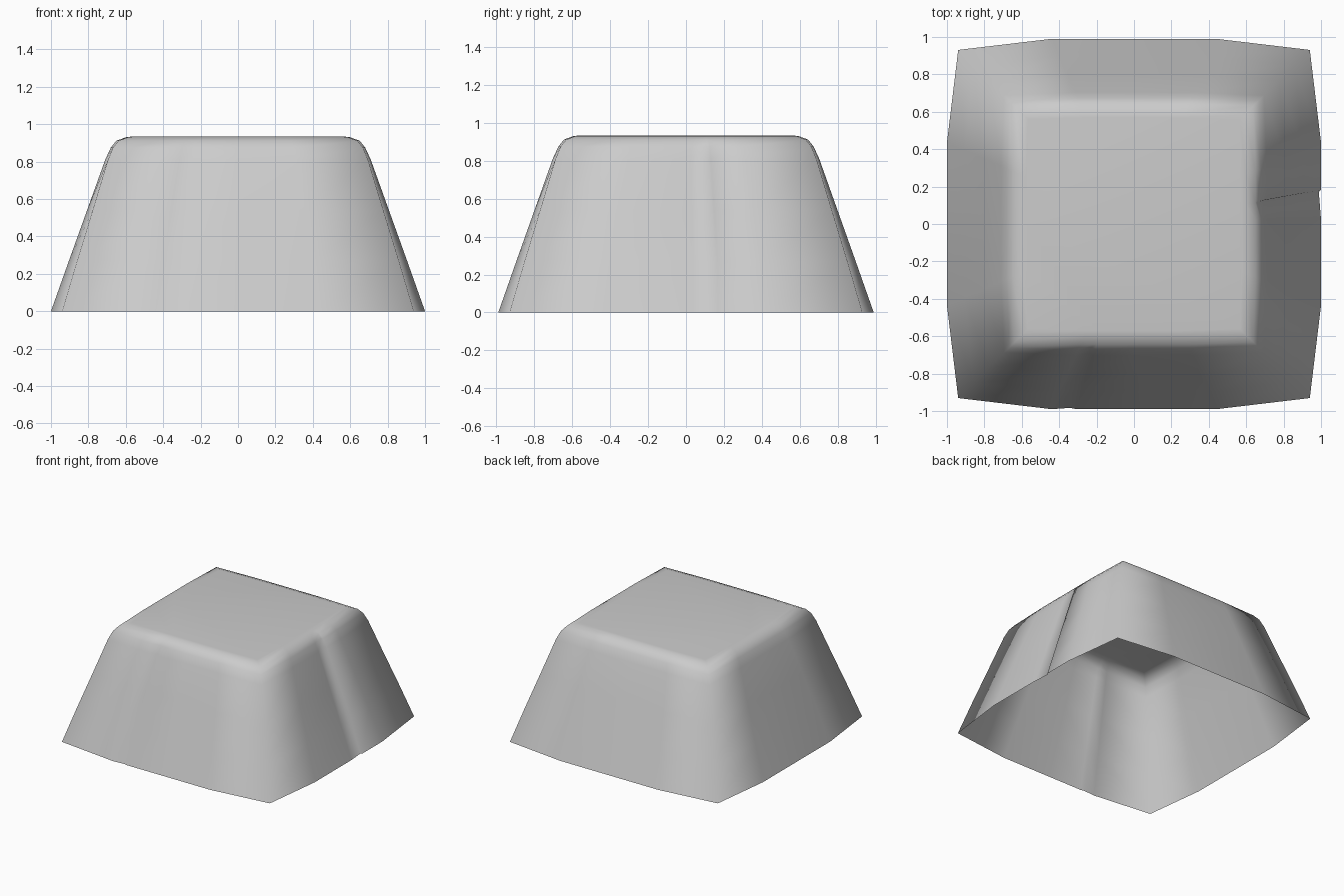
import bpy, bmesh
from mathutils import Vector

if "Cube" in bpy.data.objects:
    bpy.data.objects.remove(bpy.data.objects["Cube"])

# Wall profile: height, half width mid-side, half width at corner, fold depth
LEVELS = [(0.0, 1.0, 0.94, 0.012), (0.27, 0.904, 0.86, 0.02),
          (0.54, 0.807, 0.777, 0.022), (0.81, 0.71, 0.695, 0.022),
          (0.875, 0.68, 0.668, 0.014), (0.912, 0.65, 0.638, 0.0),
          (0.93, 0.60, 0.59, 0.0)]

# Stations along each side (walking counter-clockwise) as (fraction, fold amount)
PLAIN = [(-1, 0), (-0.44, 0), (0, 0), (0.44, 0)]
SIDES = {
    "front": [(-1, 0), (-0.44, 0), (-0.34, 0.6), (-0.31, 0), (0, 0), (0.44, 0)],
    "right": [(-1, 0), (-0.44, 0), (0.04, 0.1), (0.172, 1.0), (0.185, 0), (0.44, 0)],
    "back": PLAIN,
    "left": PLAIN,
}
AXES = {"front": ((1, 0), (0, -1)), "right": ((0, 1), (1, 0)),
        "back": ((-1, 0), (0, 1)), "left": ((0, -1), (-1, 0))}


def ring(bm, z, half, corner, fold):
    verts = []
    for name, stations in SIDES.items():
        along, out = (Vector(v) for v in AXES[name])
        for f, amount in stations:
            reach = corner if f == -1 else half - fold * amount
            p = along * f * (corner if f == -1 else half) + out * reach
            verts.append(bm.verts.new((p.x, p.y * 0.99, z)))
    return verts


# Open-bottomed tapered cover with pleats
bm = bmesh.new()
rings = [ring(bm, *level) for level in LEVELS]
n = len(rings[0])
for low, high in zip(rings, rings[1:]):
    for i in range(n):
        j = (i + 1) % n
        bm.faces.new((low[i], low[j], high[j], high[i]))

# Flat top with a narrow border that keeps the shading flat
inner = [bm.verts.new((v.co.x * 0.96, v.co.y * 0.96, 0.933)) for v in rings[-1]]
for i in range(n):
    j = (i + 1) % n
    bm.faces.new((rings[-1][i], rings[-1][j], inner[j], inner[i]))
bm.faces.new(inner)

for f in bm.faces:
    f.smooth = True
mesh = bpy.data.meshes.new("cloth_cover")
bm.to_mesh(mesh)
bm.free()
cover = bpy.data.objects.new("cloth_cover", mesh)
bpy.context.collection.objects.link(cover)
